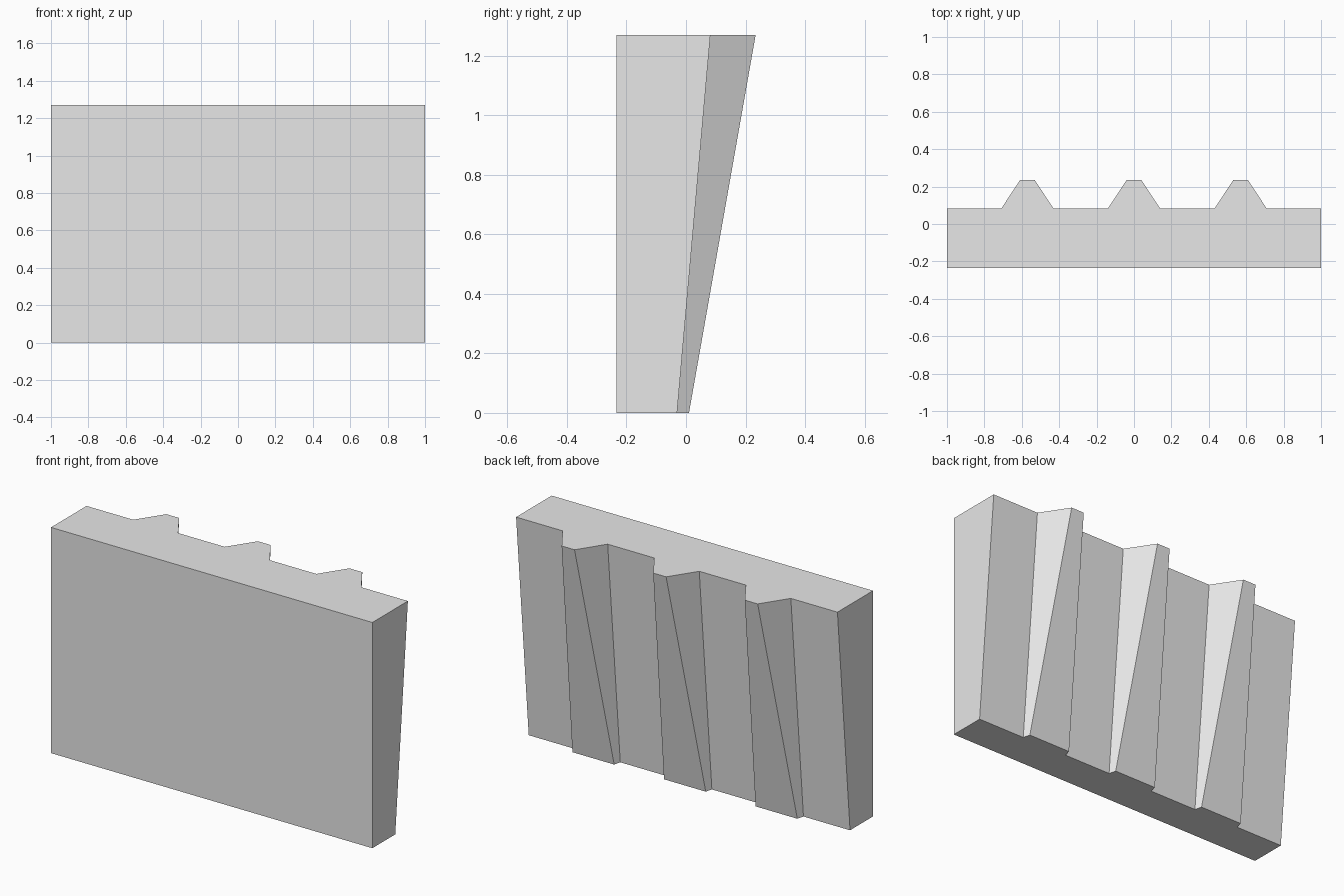
import bpy
import bmesh

HEIGHT = 1.27
FRONT_Y = -0.234
RIB_CENTRES = (-0.57, 0.0, 0.57)
RIB_HALF = 0.14

cube = bpy.data.objects.get("Cube")
if cube:
    bpy.data.objects.remove(cube, do_unlink=True)

# Plain grey material
grey = bpy.data.materials.new("plain_grey")
grey.use_nodes = True
grey.diffuse_color = (0.8, 0.8, 0.8, 1)
grey.node_tree.nodes["Principled BSDF"].inputs["Base Color"].default_value = (0.8, 0.8, 0.8, 1)


def outline(bm, z, wall_y, rib_y, rib_face_half):
    """Horizontal section of the wall with its back ribs."""
    points = [(1, FRONT_Y), (-1, FRONT_Y), (-1, wall_y)]
    for c in RIB_CENTRES:
        points += [(c - RIB_HALF, wall_y), (c - rib_face_half, rib_y),
                   (c + rib_face_half, rib_y), (c + RIB_HALF, wall_y)]
    points.append((1, wall_y))
    return [bm.verts.new((x, y, z)) for x, y in points]


# Battered wall with tapering ribs, lofted between bottom and top sections
bm = bmesh.new()
bottom = outline(bm, 0, -0.03, 0.01, 0.13)
top = outline(bm, HEIGHT, 0.082, 0.234, 0.04)
bm.faces.new(bottom)
bm.faces.new(top)
count = len(bottom)
for i in range(count):
    j = (i + 1) % count
    bm.faces.new((bottom[i], bottom[j], top[j], top[i]))
bmesh.ops.recalc_face_normals(bm, faces=bm.faces)

mesh = bpy.data.meshes.new("ribbed_wall")
bm.to_mesh(mesh)
bm.free()
mesh.materials.append(grey)
wall = bpy.data.objects.new("ribbed_wall", mesh)
bpy.context.collection.objects.link(wall)
